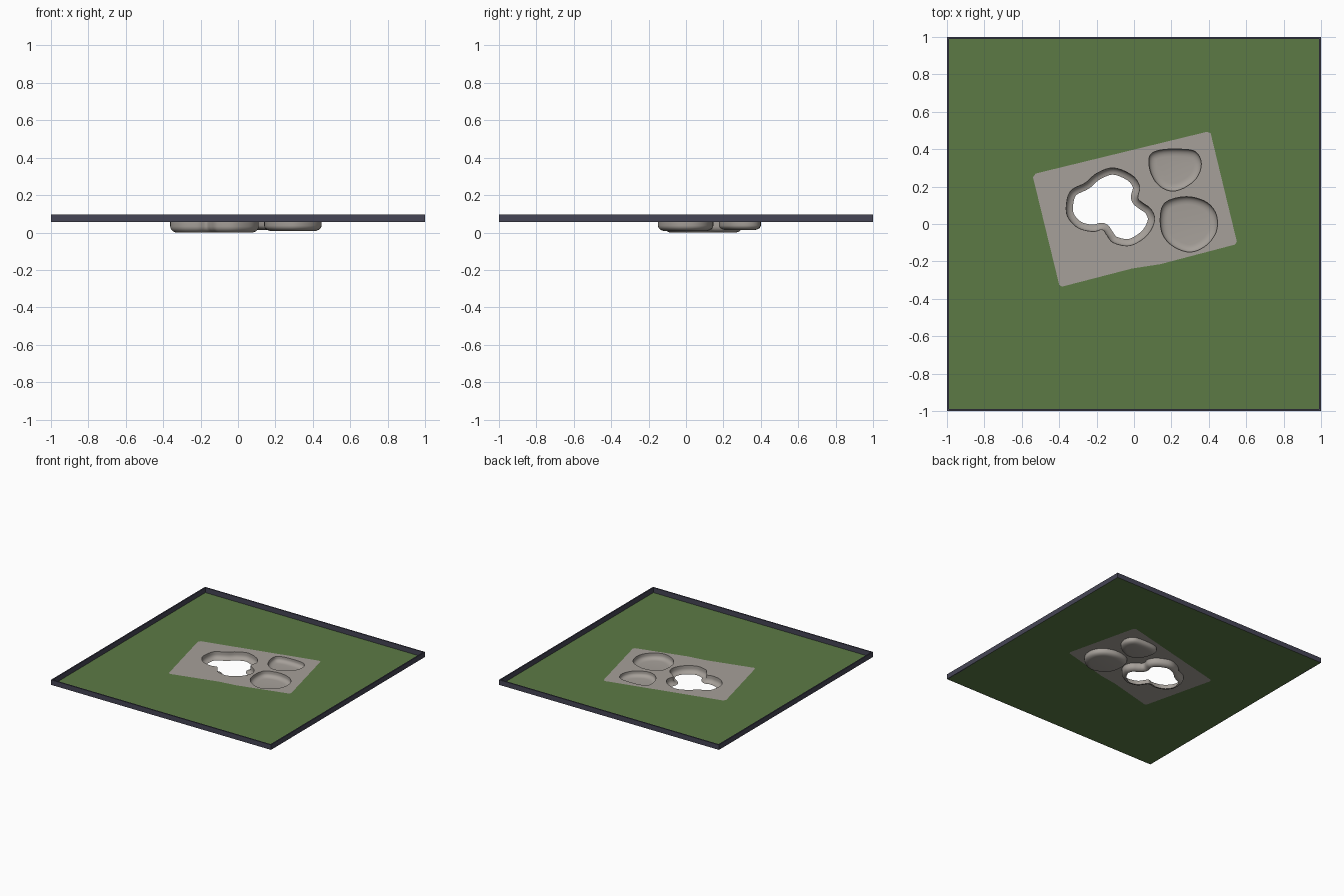
import bpy
import bmesh
import math
from mathutils import Vector

if "Cube" in bpy.data.objects:
    bpy.data.objects.remove(bpy.data.objects["Cube"], do_unlink=True)

GROUND = 0.055
RIM_TOP = 0.096


def material(name, color):
    mat = bpy.data.materials.new(name)
    mat.use_nodes = True
    mat.diffuse_color = (*color, 1)
    mat.node_tree.nodes["Principled BSDF"].inputs["Base Color"].default_value = (*color, 1)
    return mat


grass = material("grass green", (0.107, 0.195, 0.06))
stone = material("stone grey", (0.38, 0.35, 0.32))
slate = material("slate edge", (0.06, 0.06, 0.09))


def finish(name, bm, mat, smooth=False):
    mesh = bpy.data.meshes.new(name)
    bm.normal_update()
    bm.to_mesh(mesh)
    bm.free()
    mesh.materials.append(mat)
    obj = bpy.data.objects.new(name, mesh)
    bpy.context.collection.objects.link(obj)
    if smooth:
        bpy.ops.object.select_all(action="DESELECT")
        obj.select_set(True)
        bpy.context.view_layer.objects.active = obj
        bpy.ops.object.shade_smooth_by_angle(angle=math.radians(40))
    return obj


def smooth_loop(points, steps=5):
    """Closed Catmull-Rom curve through clockwise points, returned counter-clockwise."""
    pts = [Vector(p) for p in reversed(points)]
    count = len(pts)
    result = []
    for i in range(count):
        a, b, c, d = (pts[(i + k - 1) % count] for k in range(4))
        for s in range(steps):
            t = s / steps
            result.append(0.5 * (2 * b + (c - a) * t + (2 * a - 5 * b + 4 * c - d) * t**2
                                 + (3 * b - a - 3 * c + d) * t**3))
    return result


def inset(loop, distance):
    """Move a counter-clockwise loop inward with mitred corners."""
    result = []
    for i, p in enumerate(loop):
        before = (p - loop[i - 1]).normalized()
        after = (loop[(i + 1) % len(loop)] - p).normalized()
        n1, n2 = Vector((-before.y, before.x)), Vector((-after.y, after.x))
        result.append(p + (n1 + n2) * distance / (1 + n1.dot(n2)))
    return result


def loft(name, loop, profile, mat, floor=False, closed=False, smooth=False):
    """Sweep a profile of (inset, height) pairs round a loop."""
    bm = bmesh.new()
    rings = [[bm.verts.new((p.x, p.y, z)) for p in inset(loop, d)] for d, z in profile]
    pairs = list(zip(rings, rings[1:]))
    if closed:
        pairs.append((rings[-1], rings[0]))
    for low, high in pairs:
        for i in range(len(loop)):
            j = (i + 1) % len(loop)
            bm.faces.new((low[i], low[j], high[j], high[i]))
    if floor:
        bm.faces.new(rings[-1])
    return finish(name, bm, mat, smooth)


def flat_sheet(name, loops, mat):
    """Fill the area between an outer loop and the holes inside it."""
    bm = bmesh.new()
    for loop in loops:
        verts = [bm.verts.new((p.x, p.y, GROUND)) for p in loop]
        for i, v in enumerate(verts):
            bm.edges.new((verts[i - 1], v))
    bmesh.ops.triangle_fill(bm, edges=bm.edges[:], use_beauty=True, normal=(0, 0, 1))
    bm.normal_update()
    bmesh.ops.reverse_faces(bm, faces=[f for f in bm.faces if f.normal.z < 0])
    return finish(name, bm, mat)


# Outlines
square = [Vector(p) for p in ((-1, -1), (1, -1), (1, 1), (-1, 1))]
patch = [Vector(p) for p in (
    (-0.54, 0.25), (-0.525, 0.27), (0.39, 0.493), (0.41, 0.485), (0.55, -0.095),
    (0.54, -0.11), (0.14, -0.215), (-0.01, -0.238), (-0.385, -0.335), (-0.4, -0.325))]
large_pool = smooth_loop([
    (-0.11, 0.3), (-0.01, 0.26), (0.03, 0.2), (0.02, 0.14), (0.05, 0.11), (0.09, 0.08),
    (0.11, 0.02), (0.07, -0.06), (-0.02, -0.115), (-0.11, -0.1), (-0.145, -0.06),
    (-0.17, -0.03), (-0.22, -0.04), (-0.3, -0.02), (-0.355, 0.04), (-0.36, 0.115),
    (-0.335, 0.18), (-0.26, 0.22), (-0.2, 0.27)])
back_pool = smooth_loop([
    (0.25, 0.4), (0.33, 0.385), (0.36, 0.32), (0.33, 0.24), (0.25, 0.185), (0.18, 0.18),
    (0.12, 0.22), (0.085, 0.29), (0.085, 0.365), (0.14, 0.395)])
front_pool = smooth_loop([
    (0.3, 0.145), (0.39, 0.115), (0.44, 0.05), (0.44, -0.04), (0.385, -0.115), (0.3, -0.15),
    (0.21, -0.12), (0.155, -0.06), (0.14, 0.02), (0.155, 0.1), (0.21, 0.135)])

# Ground sheets
flat_sheet("lawn", [square, patch], grass)
flat_sheet("stone_patch", [patch, large_pool, back_pool, front_pool], stone)


# Basins with rounded lower walls
def basin(name, loop, bottom, width, floor):
    depth = GROUND - bottom
    profile = [(0, GROUND), (0, GROUND - depth * 0.4)]
    for k in range(1, 6):
        a = math.pi / 2 * k / 5
        profile.append((width * (1 - math.cos(a)), GROUND - depth * (0.4 + 0.6 * math.sin(a))))
    return loft(name, loop, profile, stone, floor=floor, smooth=True)


basin("large_open_basin", large_pool, 0.0, 0.036, False)
basin("back_basin", back_pool, 0.013, 0.04, True)
basin("front_basin", front_pool, 0.008, 0.04, True)

# Raised border
loft("border", square, [(0, GROUND), (0, RIM_TOP), (0.01, RIM_TOP), (0.01, GROUND)],
     slate, closed=True)
